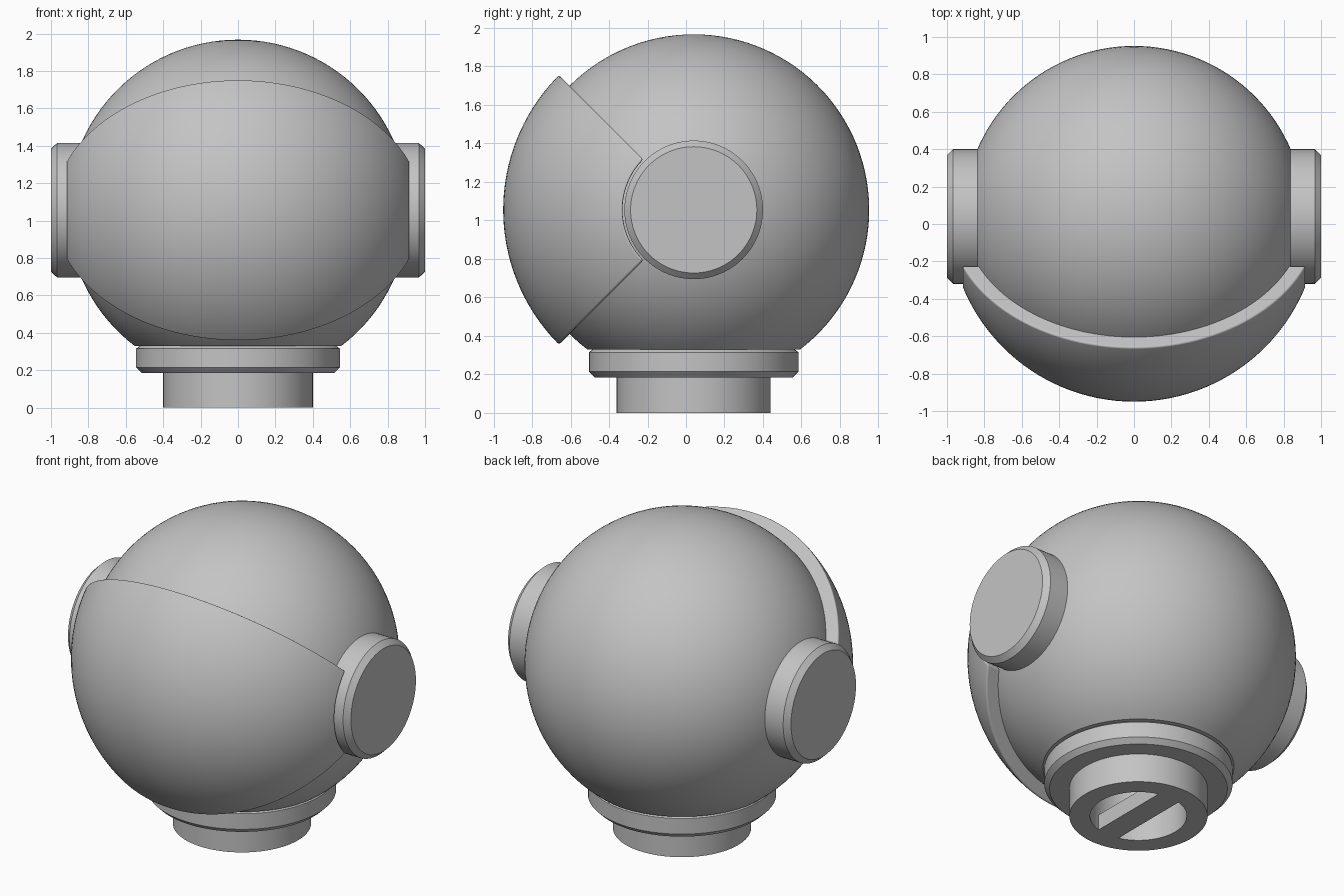
import bpy
import bmesh
from math import sin, cos, asin, acos, pi, radians
from mathutils import Matrix, Vector

cube = bpy.data.objects.get("Cube")
if cube:
    bpy.data.objects.remove(cube, do_unlink=True)

CENTRE = Vector((0, 0.04, 1.055))   # centre of the ball head
HEAD_R, VISOR_R = 0.912, 0.99
COLLAR_TOP = 0.33

grey = bpy.data.materials.new("plain_grey")
grey.use_nodes = True
colour = (0.55, 0.55, 0.55, 1)
grey.diffuse_color = colour
grey.node_tree.nodes["Principled BSDF"].inputs["Base Color"].default_value = colour


def finish(name, bm, location=(0, 0, 0)):
    bmesh.ops.remove_doubles(bm, verts=bm.verts, dist=1e-5)
    bmesh.ops.recalc_face_normals(bm, faces=bm.faces)
    mesh = bpy.data.meshes.new(name)
    bm.to_mesh(mesh)
    bm.free()
    mesh.materials.append(grey)
    mesh.shade_smooth()
    mesh.set_sharp_from_angle(angle=radians(30))
    obj = bpy.data.objects.new(name, mesh)
    obj.location = location
    bpy.context.collection.objects.link(obj)
    return obj


def spin(points, axis, angle, steps, closed, start=0):
    """Sweep a profile of 3D points around an axis through the origin."""
    bm = bmesh.new()
    turn = Matrix.Rotation(start, 3, axis)
    verts = [bm.verts.new(turn @ Vector(p)) for p in points]
    pairs = list(zip(verts, verts[1:]))
    if closed:
        pairs.append((verts[-1], verts[0]))
    edges = [bm.edges.new(p) for p in pairs]
    direction = Vector((1, 0, 0)) if axis == 'X' else Vector((0, 0, 1))
    result = bmesh.ops.spin(bm, geom=verts + edges, cent=(0, 0, 0), axis=direction,
                            angle=angle, steps=steps)
    return bm, verts, result["geom_last"]


def lathe(name, profile, location, closed=False, steps=96):
    bm, _, _ = spin([(r, 0, z) for r, z in profile], 'Z', 2 * pi, steps, closed)
    return finish(name, bm, location)


# Ball head, cut flat where it sits on the collar
end = acos((COLLAR_TOP - CENTRE.z) / HEAD_R)
arc = [(HEAD_R * sin(end * i / 48), HEAD_R * cos(end * i / 48)) for i in range(49)]
lathe("ball_head", arc + [(0, COLLAR_TOP - CENTRE.z)], CENTRE, steps=128)

# Collar and hollow neck
base = (0, CENTRE.y, 0)
lathe("collar", [(0.28, 0.185), (0.515, 0.185), (0.545, 0.215), (0.545, 0.315),
                 (0.525, COLLAR_TOP), (0.28, COLLAR_TOP)], base, closed=True)
lathe("neck", [(0.28, 0), (0.4, 0), (0.4, 0.19), (0.28, 0.19)], base, closed=True)

# Bar across the neck opening
bm = bmesh.new()
bmesh.ops.create_cube(bm, size=1, matrix=Matrix.Diagonal((0.15, 0.58, 0.1, 1)))
finish("neck_bar", bm, (0, CENTRE.y, 0.05))

# Chamfered ear discs
for side, label in ((1, "left"), (-1, "right")):
    ear = lathe(label + "_ear", [(0, 0.75), (0.36, 0.75), (0.36, 0.967),
                                 (0.328, 1.0), (0, 1.0)], CENTRE)
    ear.rotation_euler.y = side * pi / 2


# Visor: crescent section swept a quarter turn about the ear axis
def rim_arc(radius, hole, count=48):
    limit = acos(hole / radius)
    angles = [limit * (2 * i / count - 1) for i in range(count + 1)]
    return [(radius * sin(a), -radius * cos(a), 0) for a in angles]


crescent = rim_arc(VISOR_R, 0.37) + rim_arc(0.89, 0.37)[::-1]
bm, first, last = spin(crescent, 'X', pi / 2, 40, True, start=-pi / 4)
bm.faces.new(first)
bm.faces.new([v for v in last if isinstance(v, bmesh.types.BMVert)])
visor = finish("visor", bm, CENTRE)
bevel = visor.modifiers.new("soft_rim", 'BEVEL')
bevel.width = 0.012
bevel.segments = 3
bevel.limit_method = 'ANGLE'
bevel.angle_limit = radians(40)
bevel.harden_normals = True
